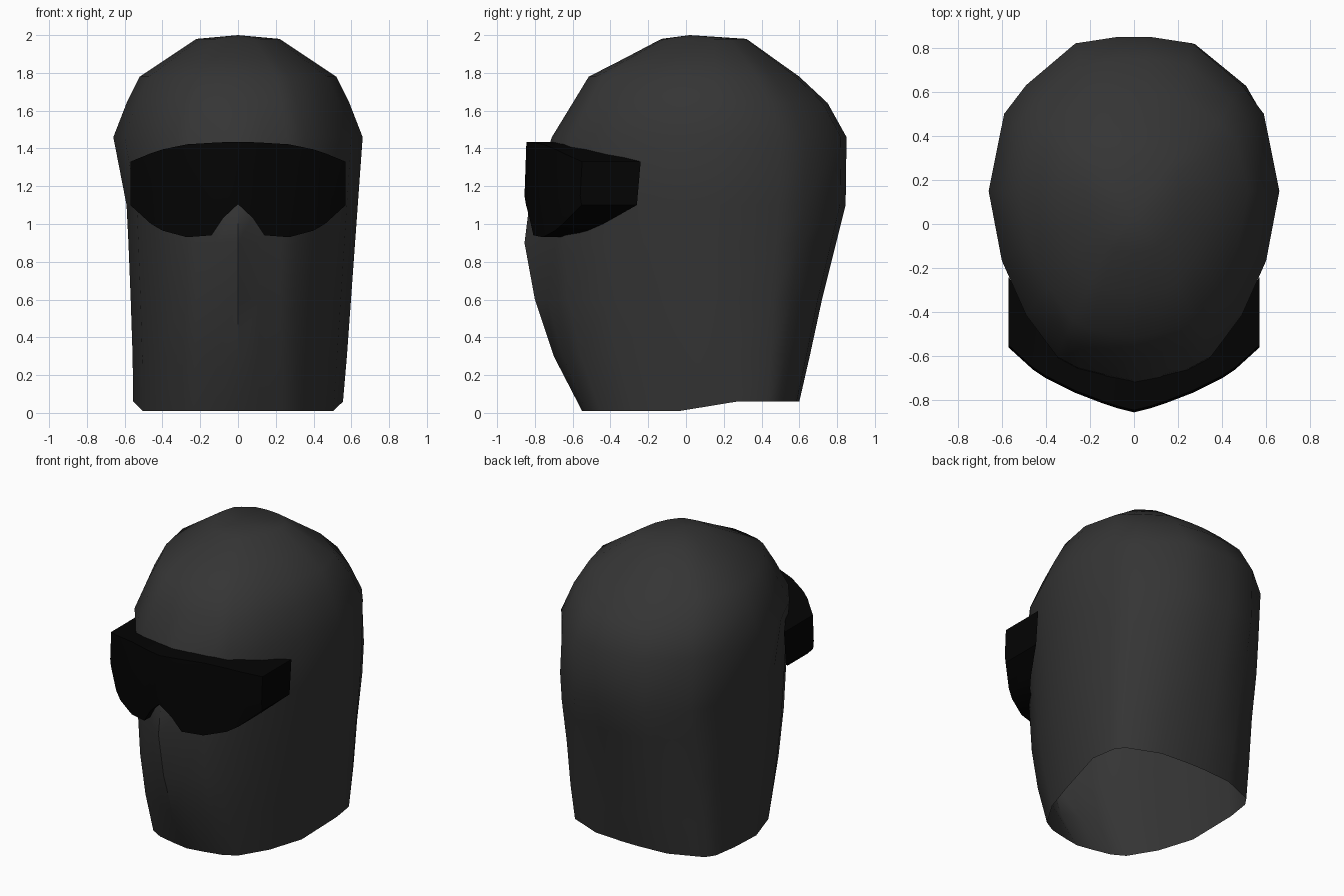
import bpy, bmesh, math

if "Cube" in bpy.data.objects:
    bpy.data.objects.remove(bpy.data.objects["Cube"])


def finish(name, bm, colour, angle):
    bmesh.ops.remove_doubles(bm, verts=bm.verts, dist=0.0005)
    bmesh.ops.recalc_face_normals(bm, faces=bm.faces)
    me = bpy.data.meshes.new(name)
    bm.to_mesh(me)
    bm.free()
    ob = bpy.data.objects.new(name, me)
    bpy.context.collection.objects.link(ob)
    mat = bpy.data.materials.new(name + "_colour")
    mat.diffuse_color = (colour, colour, colour, 1)
    mat.use_nodes = True
    mat.node_tree.nodes["Principled BSDF"].inputs["Base Color"].default_value = mat.diffuse_color
    me.materials.append(mat)
    bpy.ops.object.select_all(action='DESELECT')
    ob.select_set(True)
    bpy.context.view_layer.objects.active = ob
    bpy.ops.object.shade_smooth_by_angle(angle=math.radians(angle))
    return ob


# Half outline of the head at its widest level, front to back,
# with the sideways push that makes the lower levels boxier
OUTLINE = [(0, -.71, 0), (.13, -.69, 0), (.26, -.66, .02), (.35, -.61, .03), (.49, -.42, .02),
           (.60, -.17, 0), (.66, .15, 0), (.585, .50, .045), (.48, .63, .10),
           (.26, .82, .06), (.07, .85, 0), (0, .85, 0)]
# Levels: height, half width, front y, y of widest point, back y, nose ridge depth, boxiness
LEVELS = [(.01, .555, -.55, .27, .60, 0, 1), (.3, .558, -.66, .24, .655, .04, .95),
          (.6, .568, -.73, .20, .72, .07, .8), (.9, .58, -.745, .17, .795, .11, .7),
          (1.1, .59, -.745, .15, .845, .085, .5), (1.46, .66, -.70, .15, .85, .01, .1),
          (1.64, .59, -.60, .15, .75, 0, .15), (1.78, .52, -.515, .15, .60, 0, .1),
          (1.88, .37, -.32, .15, .46, 0, 0), (1.98, .22, -.13, .15, .32, 0, 0)]


def level_half(side, z, hw, front, mid, back, nose, boxy):
    half = []
    for i, (x, y, push) in enumerate(OUTLINE):
        if y < .15:
            y = mid + (y - .15) * (mid - front) / .86
            push *= max(0, 1 - z / .6)
        else:
            y = mid + (y - .15) * (back - mid) / .70
        y -= nose * (1, .35)[i] if i < 2 else 0
        w = hw
        if side > 0 and z < 1.4 and i > 4:    # the right wall runs straighter
            w = max(hw, .555 + .105 * z / 1.46)
        h = z
        if z < .02:                           # raised hem at the back
            h = .06 if y > .2 else .01
        half.append((side * (x + push * boxy) * w / .66, y, h))
    return half


# Hooded head, open at the neck
bm = bmesh.new()
rings = []
for lv in LEVELS:
    pts = level_half(1, *lv) + level_half(-1, *lv)[-2:0:-1]
    rings.append([bm.verts.new(p) for p in pts])
n = len(rings[0])
for a, b in zip(rings, rings[1:]):
    for i in range(n):
        j = (i + 1) % n
        bm.faces.new((a[i], a[j], b[j], b[i]))
crown = bm.verts.new((0, .02, 2.0))
for i in range(n):
    bm.faces.new((rings[-1][i], rings[-1][(i + 1) % n], crown))
finish("hooded_head", bm, .035, 50)

# Wraparound goggles: x, front y, back y, top z, bottom z
COLUMNS = [(0, -.845, -.70, 1.435, 1.105), (.08, -.825, -.69, 1.433, 1.03),
           (.14, -.805, -.67, 1.43, .94), (.27, -.755, -.63, 1.422, .93),
           (.40, -.69, -.50, 1.395, .965), (.46, -.65, -.42, 1.375, 1.0),
           (.57, -.55, -.24, 1.33, 1.10)]
bm = bmesh.new()
for s in (1, -1):
    cols = []
    for x, f, b, t, d in COLUMNS:
        cols.append([bm.verts.new((s * x, *p)) for p in
                     ((b, t), (f, t), (f - .01, max(d, 1.15)), (f - .003, d), (b - .02, d))])
    for p, q in zip(cols, cols[1:]):
        for k in range(4):
            bm.faces.new((p[k], q[k], q[k + 1], p[k + 1]))
    bm.faces.new(cols[-1])
finish("goggles", bm, .0012, 30)
